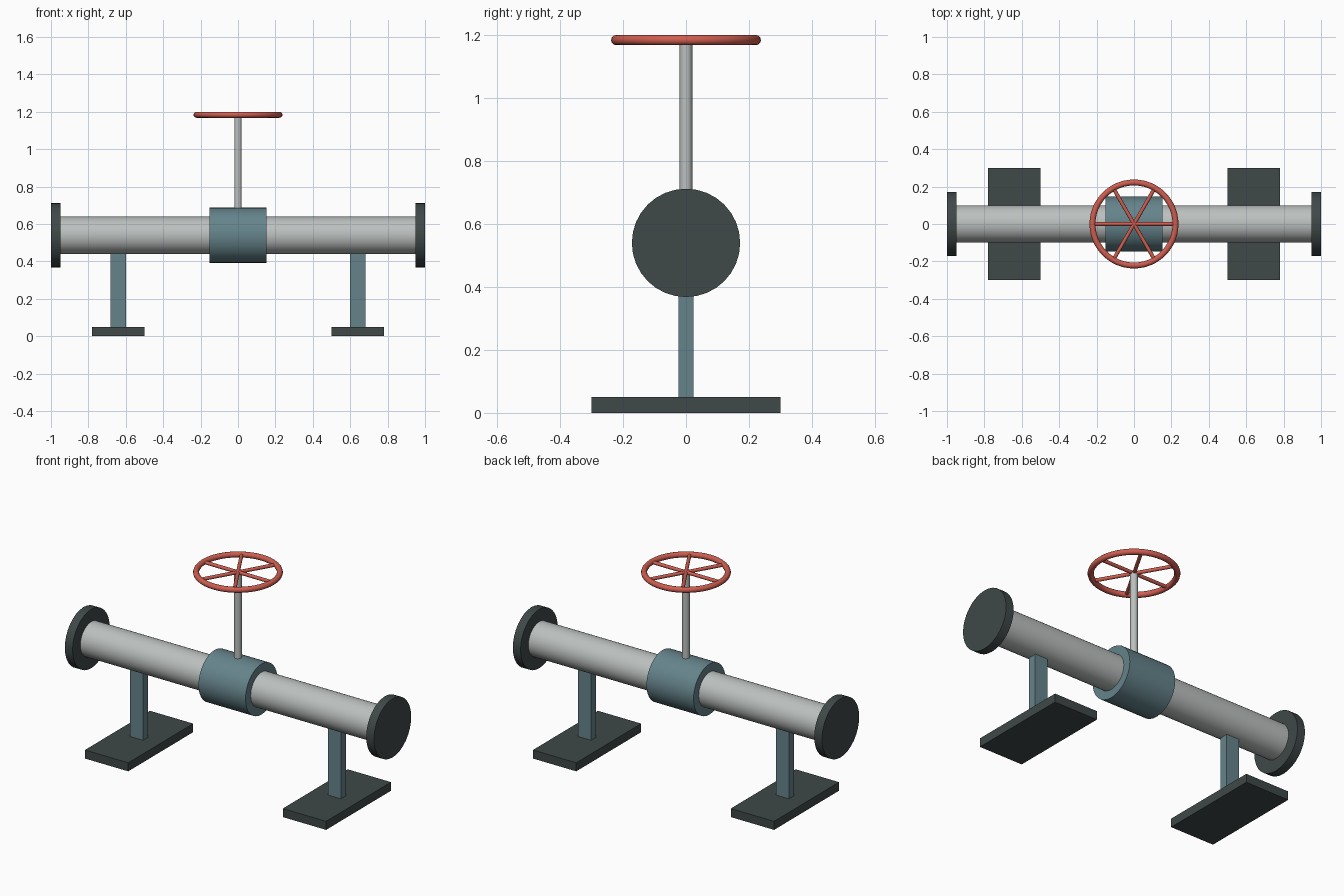
import bpy
from math import pi, radians

if "Cube" in bpy.data.objects:
    bpy.data.objects.remove(bpy.data.objects["Cube"])

def material(name, rgb):
    m = bpy.data.materials.new(name)
    m.diffuse_color = (*rgb, 1)
    m.use_nodes = True
    m.node_tree.nodes["Principled BSDF"].inputs["Base Color"].default_value = m.diffuse_color
    return m

STEEL = material("steel", (0.50, 0.53, 0.52))
TEAL = material("teal_paint", (0.13, 0.23, 0.26))
DARK = material("dark_iron", (0.05, 0.065, 0.065))
RED = material("red_paint", (0.62, 0.11, 0.08))
AXIS_Z = 0.54
WHEEL_Z = 1.184

def finish(name, mat, smooth=True):
    ob = bpy.context.object
    ob.name = name
    ob.data.materials.append(mat)
    if smooth:
        bpy.ops.object.shade_smooth_by_angle(angle=radians(35))
    return ob

def cylinder(name, mat, r, length, loc, rot=(0, 0, 0), sides=32):
    bpy.ops.mesh.primitive_cylinder_add(vertices=sides, radius=r, depth=length,
                                        location=loc, rotation=rot)
    return finish(name, mat)

def box(name, mat, size, loc):
    bpy.ops.mesh.primitive_cube_add(size=1, location=loc)
    bpy.context.object.scale = size
    bpy.ops.object.transform_apply(location=False, rotation=False, scale=True)
    return finish(name, mat, smooth=False)

ALONG_X = (0, pi / 2, 0)

# Pipe run and valve body
cylinder("pipe", STEEL, 0.10, 1.92, (0, 0, AXIS_Z), ALONG_X)
cylinder("valve_body", TEAL, 0.148, 0.304, (0, 0, AXIS_Z), ALONG_X)

# End flanges and pipe supports
for side, s in (("left", -1), ("right", 1)):
    cylinder(side + "_flange", DARK, 0.172, 0.05, (s * 0.975, 0, AXIS_Z), ALONG_X)
    box(side + "_support_post", TEAL, (0.084, 0.048, 0.44), (s * 0.64, 0, 0.24))
    box(side + "_support_base", DARK, (0.28, 0.60, 0.05), (s * 0.64, 0, 0.025))

# Valve stem
cylinder("valve_stem", STEEL, 0.02, WHEEL_Z - AXIS_Z, (0, 0, (WHEEL_Z + AXIS_Z) / 2), sides=20)

# Handwheel rim and three full-width spoke bars
bpy.ops.mesh.primitive_torus_add(major_radius=0.222, minor_radius=0.016,
                                 major_segments=48, minor_segments=12,
                                 location=(0, 0, WHEEL_Z))
finish("handwheel_rim", RED)
for i in range(3):
    cylinder(f"handwheel_spoke_{i + 1}", RED, 0.01, 0.44, (0, 0, WHEEL_Z),
             (0, pi / 2, i * pi / 3), sides=12)
